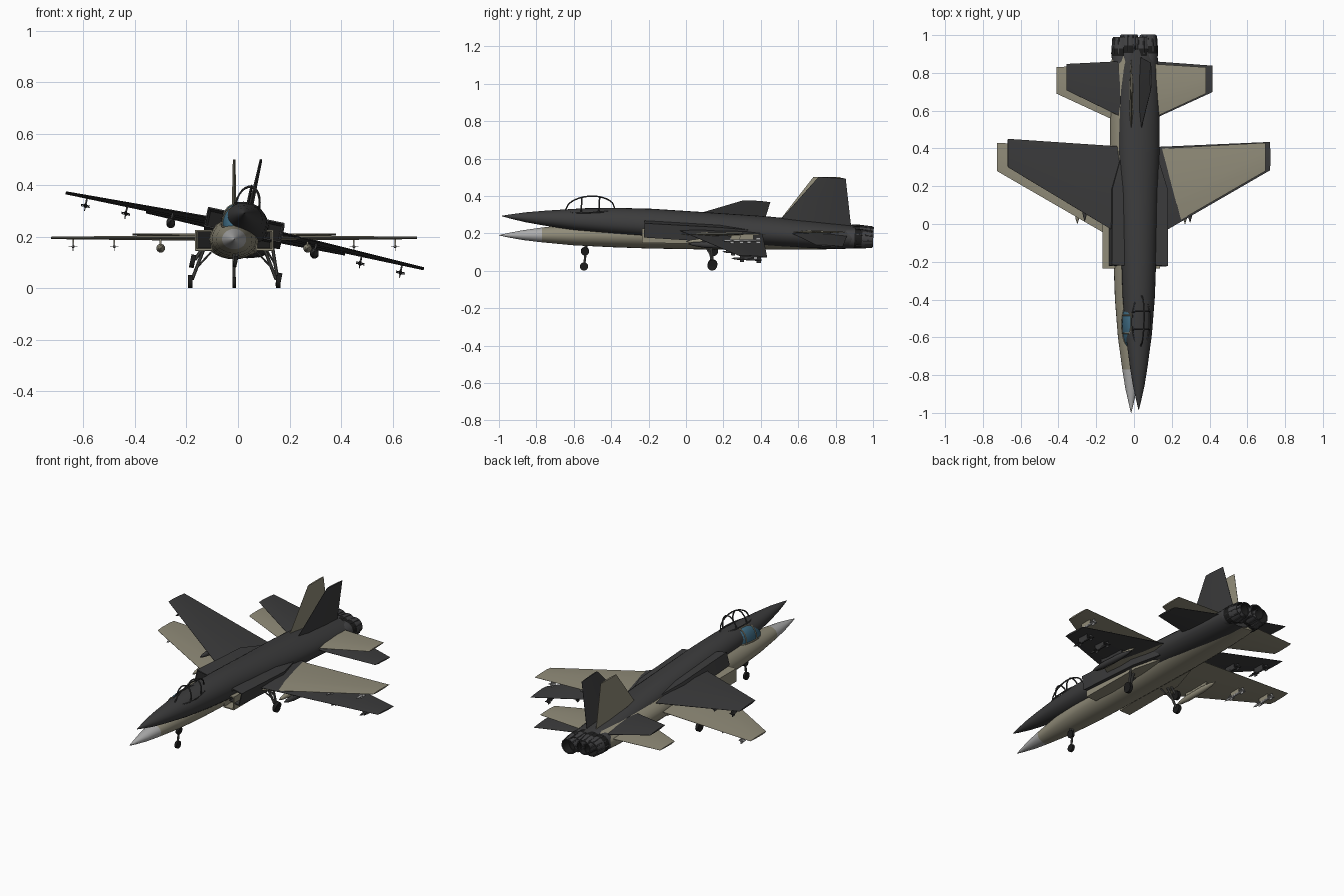
import bpy, bmesh
from math import sin, cos, pi, radians
from mathutils import Matrix, Vector

cube = bpy.data.objects.get("Cube")
if cube:
    bpy.data.objects.remove(cube, do_unlink=True)


def material(name, rgb):
    m = bpy.data.materials.new(name)
    m.use_nodes = True
    m.diffuse_color = (*rgb, 1)
    m.node_tree.nodes["Principled BSDF"].inputs["Base Color"].default_value = (*rgb, 1)
    return m


TAN = material("tan paint", (0.28, 0.26, 0.19))
DARK = material("charcoal paint", (0.045, 0.045, 0.046))
PALE = material("pale grey", (0.42, 0.42, 0.42))
GLASS = material("blue glass", (0.05, 0.15, 0.23))
METAL = material("gear metal", (0.09, 0.09, 0.085))
NOZZLE = material("nozzle grey", (0.055, 0.055, 0.058))
BLACK = material("black", (0.012, 0.012, 0.012))


def loft(name, rings, mats, place, rule=None, caps=True):
    """Skin a list of equal-length point rings into one object."""
    bm = bmesh.new()
    rows = [[bm.verts.new(p) for p in ring] for ring in rings]
    n = len(rows[0])
    for a, b in zip(rows, rows[1:]):
        for i in range(n):
            bm.faces.new((a[i], a[(i + 1) % n], b[(i + 1) % n], b[i]))
    if caps:
        bm.faces.new(rows[0])
        bm.faces.new(rows[-1])
    bmesh.ops.recalc_face_normals(bm, faces=bm.faces)
    if rule:
        for f in bm.faces:
            f.material_index = rule(f.calc_center_median())
    mesh = bpy.data.meshes.new(name)
    bm.to_mesh(mesh)
    bm.free()
    for p in mesh.polygons:
        p.use_smooth = True
    mesh.set_sharp_from_angle(angle=radians(35))
    for m in mats:
        mesh.materials.append(m)
    ob = bpy.data.objects.new(name, mesh)
    bpy.context.scene.collection.objects.link(ob)
    ob.matrix_world = place
    return ob


def circle(x, y, z, r, n=16):
    return [(x + r * cos(2 * pi * i / n), y, z + r * sin(2 * pi * i / n)) for i in range(n)]


def lathe(name, x, z, profile, mats, place, rule=None, n=16):
    """Body of revolution along y; the profile holds (y, radius)."""
    return loft(name, [circle(x, y, z, r, n) for y, r in profile], mats, place, rule)


def tube(name, pts, r, mat, place, n=8):
    """Round rod following a path."""
    pts = [Vector(p) for p in pts]
    rings = []
    for i, p in enumerate(pts):
        t = (pts[min(i + 1, len(pts) - 1)] - pts[max(i - 1, 0)]).normalized()
        q = t.to_track_quat("Z", "Y")
        rings.append([p + q @ Vector((r * cos(2 * pi * k / n), r * sin(2 * pi * k / n), 0))
                      for k in range(n)])
    return loft(name, rings, [mat], place)


def blade(name, root, tip, thick, axis, mat, place):
    """Tapered wing: root and tip are (span, lead_y, trail_y, offset)."""
    rings = []
    for (span, lead, trail, off), t in zip((root, tip), thick):
        sec = [(0, 0.1), (0.25, 1), (0.7, 0.8), (1, 0.1), (1, -0.1), (0.7, -0.8), (0.25, -1), (0, -0.1)]
        ring = []
        for f, h in sec:
            y, d = lead + f * (trail - lead), off + h * t / 2
            ring.append((span, y, d) if axis == "x" else (d, y, span))
        rings.append(ring)
    return loft(name, rings, [mat], place)


def box(x0, x1, z0, z1, y):
    return [(x0, y, z0), (x1, y, z0), (x1, y, z1), (x0, y, z1)]


# Fuselage stations: y, half width, top, bottom
STATIONS = [(-1, .001, .001, .001), (-.95, .013, .012, .012), (-.87, .031, .027, .026),
            (-.77, .047, .041, .038), (-.6, .07, .061, .054), (-.4, .086, .077, .064),
            (-.2, .093, .083, .071), (.1, .101, .08, .076), (.4, .112, .076, .077),
            (.65, .112, .066, .077), (.8, .108, .058, .074), (.91, .1, .05, .066)]
COCKPIT_Y, SILL = -.53, .064


def canopy_point(t, a, grow=1.0):
    """Point on the bubble: t runs nose to tail (-1..1), a from side to side."""
    k = max(1 - t * t, 0) ** 0.5
    return (.048 * grow * k * cos(a), COCKPIT_Y + .135 * t,
            SILL - .008 + .012 * t + .078 * grow * k * sin(a))


def build_jet(tag, paint, nose, stores, glazed, place):
    def nm(part):
        return tag + "_" + part

    # Body with painted nose cone
    rings = []
    for y, w, top, bot in STATIONS:
        ring = []
        for i in range(28):
            a = 2 * pi * i / 28
            ring.append((w * cos(a), y, (top if sin(a) > 0 else bot) * sin(a)))
        rings.append(ring)
    loft(nm("fuselage"), rings, [paint, nose], place, lambda c: int(c.y < -.77))

    # Canopy glass and frame
    steps = [i / 8 - 1 for i in range(17)]
    if glazed:
        loft(nm("canopy_glass"), [[canopy_point(t * .995, pi * k / 12) for k in range(13)]
                                  for t in steps], [GLASS], place)
    for part, a in (("left_sill", 0), ("right_sill", pi), ("canopy_spine", pi / 2)):
        tube(nm(part), [canopy_point(t, a, 1.02) for t in steps], .004, paint, place, 6)
    for part, t in (("front_hoop", -.35), ("rear_hoop", .35)):
        tube(nm(part), [canopy_point(t, pi * k / 12, 1.02) for k in range(13)], .004, paint, place, 6)

    # Tail fin
    blade(nm("tail_fin"), (.04, .47, .87, 0), (.31, .68, .825, 0), (.022, .01), "z", paint, place)

    # Nose gear
    tube(nm("nose_strut"), [(0, -.53, -.04), (0, -.545, -.165)], .006, METAL, place)
    tube(nm("nose_wheel"), [(-.007, -.545, -.167), (.007, -.545, -.167)], .022, BLACK, place, 16)

    for side, s in (("left", 1), ("right", -1)):
        def sn(part):
            return nm(side + "_" + part)

        # Flying surfaces
        blade(sn("wing"), (s * .07, -.09, .395, .006), (s * .71, .28, .43, .006),
              (.024, .009), "x", paint, place)
        blade(sn("tailplane"), (s * .07, .54, .85, .015), (s * .395, .69, .83, .02),
              (.018, .008), "x", paint, place)

        # Hollow air intake fairing
        rings = [box(s * .06, s * .10, -.04, .02, .34), box(s * .06, s * .15, -.045, .036, .17),
                 box(s * .085, s * .152, -.042, .036, -.235), box(s * .09, s * .147, -.036, .03, -.235),
                 box(s * .09, s * .14, -.034, .028, -.1)]
        loft(sn("intake"), rings, [paint, BLACK], place,
             lambda c: int(abs(c.y + .1) < .001))

        # Engine nozzle with open end
        lathe(sn("nozzle"), s * .052, -.003,
              [(.84, .047), (.89, .052), (.93, .051), (.99, .044), (.99, .039), (.91, .036)],
              [NOZZLE, BLACK], place,
              lambda c, s=s: int(abs(c.y - .95) < .045 and (Vector((c.x - s * .052, c.z + .003)).length < .0385)
                                 or abs(c.y - .91) < .001), 20)
        for k in range(10):
            a = 2 * pi * k / 10
            x, z = s * .052 + cos(a) * .05, -.003 + sin(a) * .05
            tube(sn("nozzle_rib"), [(x, .9, z), (x - cos(a) * .006, .985, z - sin(a) * .006)],
                 .004, NOZZLE, place, 6)

        # Main gear
        tube(sn("main_strut"), [(s * .115, .12, -.03), (s * .163, .14, -.155)], .007, METAL, place)
        tube(sn("main_brace"), [(s * .09, .1, -.05), (s * .15, .135, -.115)], .004, METAL, place)
        tube(sn("main_wheel"), [(s * .162, .14, -.163), (s * .18, .14, -.163)], .026, BLACK, place, 18)

        # Drop tank and pylon
        x = s * .285
        lathe(sn("drop_tank"), x, -.034,
              [(0, .001), (.03, .01), (.09, .017), (.22, .017), (.29, .01), (.33, .001)],
              [paint], place)
        loft(sn("tank_pylon"), [box(x - .004, x + .004, -.025, .004, y) for y in (.08, .25)],
             [paint], place)

        # Missiles with cross fins
        for part, x, y in (("inner_missile", s * .465, .19), ("outer_missile", s * .625, .24)):
            lathe(sn(part), x, -.028, [(y, .001), (y + .02, .006), (y + .16, .006)], [stores], place, n=10)
            loft(sn(part + "_pylon"), [box(x - .003, x + .003, -.025, .005, y + d) for d in (.05, .12)],
                 [paint], place)
            for d in (.045, .135):
                for i, (w, h) in enumerate(((.017, .0015), (.0015, .017))):
                    loft(sn(part + "_fin"), [box(x - w, x + w, -.028 - h, -.028 + h, y + d + e)
                                             for e in (0, .022)], [stores], place)


level = Matrix.Translation((-.015, 0, .19))
banked = (Matrix.Translation((.025, .013, .237)) @ Matrix.Rotation(radians(-3.2), 4, "X")
          @ Matrix.Rotation(radians(12), 4, "Y"))
build_jet("tan_jet", TAN, PALE, PALE, True, level)
build_jet("dark_jet", DARK, DARK, DARK, False, banked)
